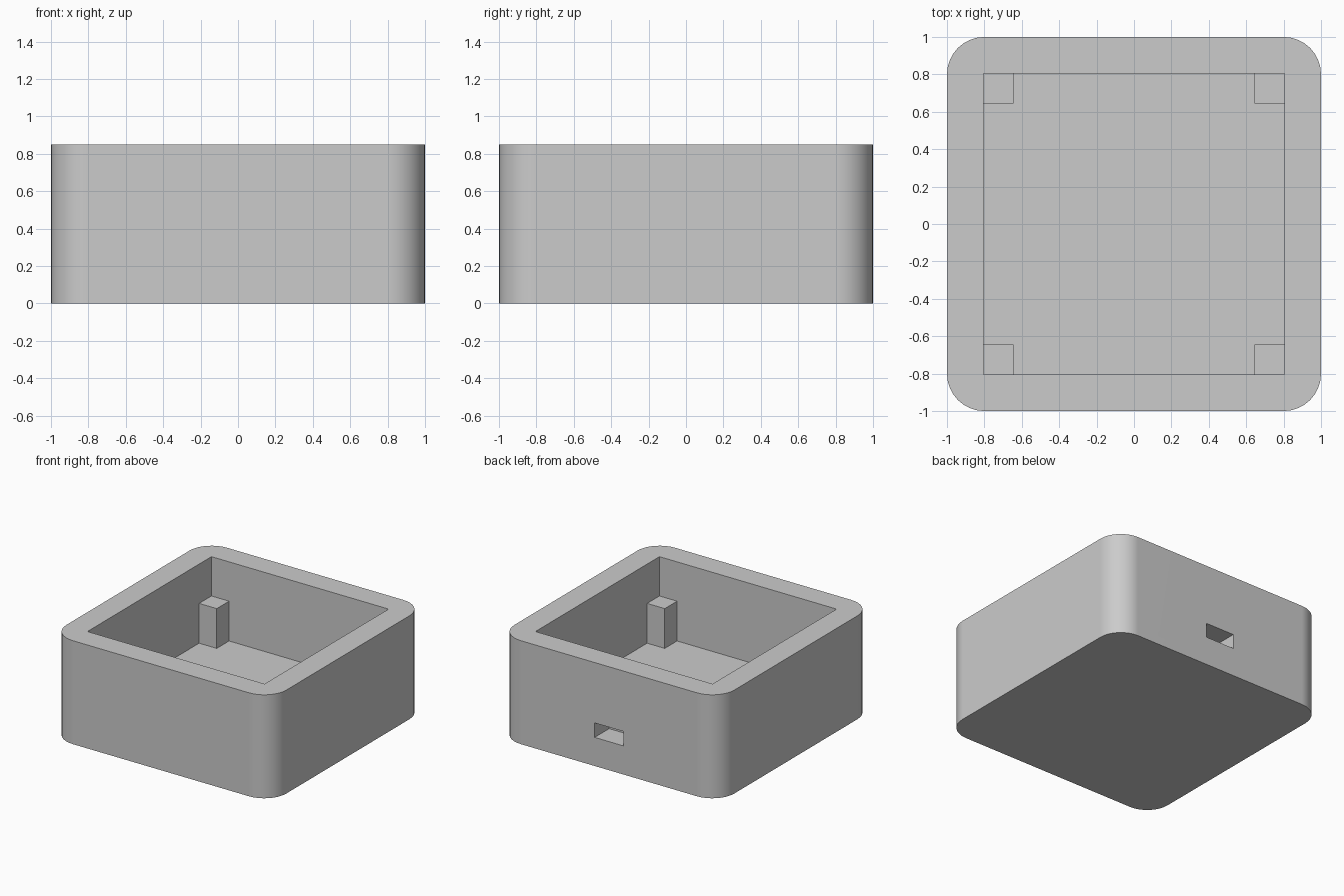
import bpy
import bmesh
from mathutils import Vector

default = bpy.data.objects.get("Cube")
if default:
    bpy.data.objects.remove(default, do_unlink=True)

HEIGHT = 0.85
FLOOR = 0.2
INNER = 0.805
RADIUS = 0.2
POST_IN, POST_TOP = 0.645, 0.527

grey = bpy.data.materials.new("light_grey")
grey.use_nodes = True
colour = (0.6, 0.6, 0.6, 1)
grey.diffuse_color = colour
grey.node_tree.nodes["Principled BSDF"].inputs["Base Color"].default_value = colour


def box(name, low, high, corner_radius=0):
    """Box between two corners, with optional rounded vertical edges."""
    low, high = Vector(low), Vector(high)
    bm = bmesh.new()
    bmesh.ops.create_cube(bm, size=1)
    for v in bm.verts:
        v.co = (low + high) / 2 + v.co * (high - low)
    if corner_radius:
        upright = [e for e in bm.edges
                   if abs(e.verts[0].co.z - e.verts[1].co.z) > 0.1]
        bmesh.ops.bevel(bm, geom=upright, offset=corner_radius, segments=8,
                        profile=0.5, affect='EDGES')
    bmesh.ops.recalc_face_normals(bm, faces=bm.faces)
    mesh = bpy.data.meshes.new(name)
    bm.to_mesh(mesh)
    bm.free()
    mesh.materials.append(grey)
    obj = bpy.data.objects.new(name, mesh)
    bpy.context.collection.objects.link(obj)
    return obj


def cut(target, cutter):
    """Subtract the cutter from the target, then discard it."""
    cutter.hide_render = True
    mod = target.modifiers.new("cut", 'BOOLEAN')
    mod.operation = 'DIFFERENCE'
    mod.solver = 'EXACT'
    mod.object = cutter
    graph = bpy.context.evaluated_depsgraph_get()
    result = bpy.data.meshes.new_from_object(target.evaluated_get(graph))
    target.modifiers.clear()
    target.data = result
    bpy.data.objects.remove(cutter, do_unlink=True)


# Rounded housing, hollowed from above
housing = box("housing", (-1, -1, 0), (1, 1, HEIGHT), RADIUS)
cut(housing, box("cavity_cutter", (-INNER, -INNER, FLOOR), (INNER, INNER, 1)))

# Blind port recess in the back wall
cut(housing, box("port_cutter", (-0.13, 0.812, 0.235), (0.13, 1.1, 0.354)))

# Smooth rounded corners, keeping flat walls flat
bpy.ops.object.select_all(action='DESELECT')
housing.select_set(True)
bpy.context.view_layer.objects.active = housing
bpy.ops.object.shade_smooth_by_angle()
weighted = housing.modifiers.new("weighted_normals", 'WEIGHTED_NORMAL')
weighted.keep_sharp = True

# Support posts in the cavity corners, sunk slightly into walls and floor
for side, sx in (("right", -1), ("left", 1)):
    for end, sy in (("front", -1), ("back", 1)):
        xs = sorted((sx * POST_IN, sx * (INNER + 0.003)))
        ys = sorted((sy * POST_IN, sy * (INNER + 0.003)))
        box(f"{end}_{side}_post", (xs[0], ys[0], FLOOR - 0.01),
            (xs[1], ys[1], POST_TOP))
